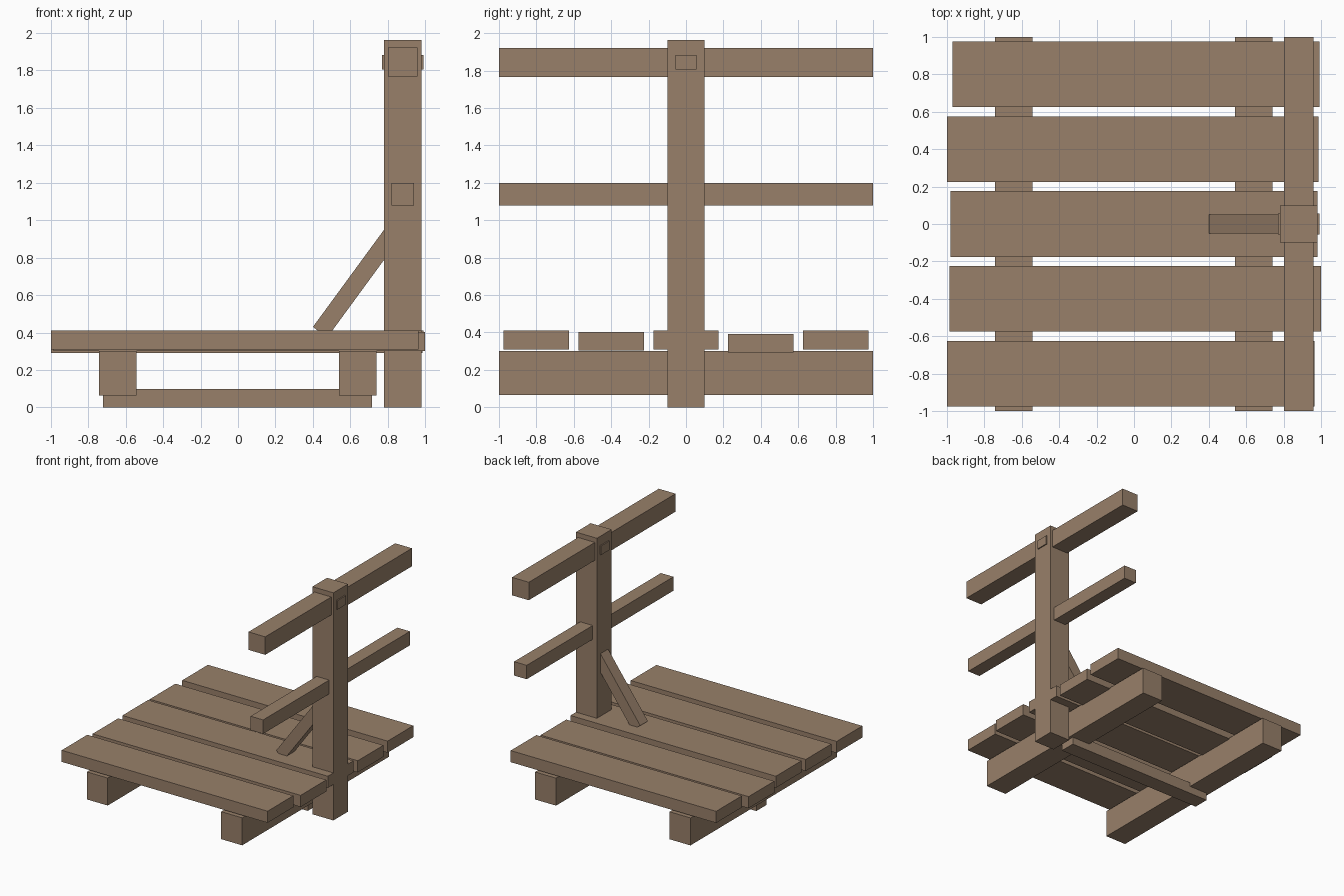
import bpy
import math
from mathutils import Matrix, Vector

default = bpy.data.objects.get("Cube")
if default:
    bpy.data.objects.remove(default, do_unlink=True)

# Single weathered wood colour
wood = bpy.data.materials.new("weathered_wood")
wood.use_nodes = True
wood.diffuse_color = (0.314, 0.216, 0.144, 1)
wood.node_tree.nodes["Principled BSDF"].inputs["Base Color"].default_value = wood.diffuse_color


def beam(name, xs, ys, zs):
    """Box spanning the given (min, max) ranges."""
    spans = (xs, ys, zs)
    bpy.ops.mesh.primitive_cube_add(size=1)
    ob = bpy.context.object
    ob.name = name
    centre = Vector([(a + b) / 2 for a, b in spans])
    size = Vector([b - a for a, b in spans])
    ob.data.transform(Matrix.Diagonal(size).to_4x4())
    ob.location = centre
    ob.data.materials.append(wood)
    return ob


# Deck planks with uneven ends and heights: x min, x max, top
planks = [(-1.0, 0.965, 0.41), (-0.985, 1.0, 0.403), (-0.98, 0.98, 0.41),
          (-1.0, 0.985, 0.392), (-0.97, 0.99, 0.41)]
for i, (x0, x1, top) in enumerate(planks):
    y = (i - 2) * 0.4
    beam(f"deck_plank_{i + 1}", (x0, x1), (y - 0.175, y + 0.175), (top - 0.1, top))

# Bearers under the deck, and the tie board joining them
for side, x in (("right", -0.643), ("left", 0.64)):
    beam(f"bearer_{side}", (x - 0.1, x + 0.1), (-1, 1), (0.065, 0.302))
beam("tie_board", (-0.72, 0.715), (-0.07, 0.07), (0, 0.1))

# Post with two rails and a peg
beam("post", (0.78, 0.98), (-0.1, 0.1), (0, 1.963))
beam("top_rail", (0.8, 0.96), (-1, 1), (1.767, 1.922))
beam("middle_rail", (0.82, 0.94), (-1, 1), (1.08, 1.2))
beam("peg", (0.77, 0.99), (-0.057, 0.057), (1.805, 1.883))

# Diagonal brace from deck to post
brace = beam("diagonal_brace", (0, 0.72), (-0.052, 0.052), (-0.095, 0))
brace.data.transform(Matrix.Translation((0.36, 0, -0.0475)))
brace.location = (0.4, 0, 0.43)
brace.rotation_euler.y = -math.radians(53.8)
